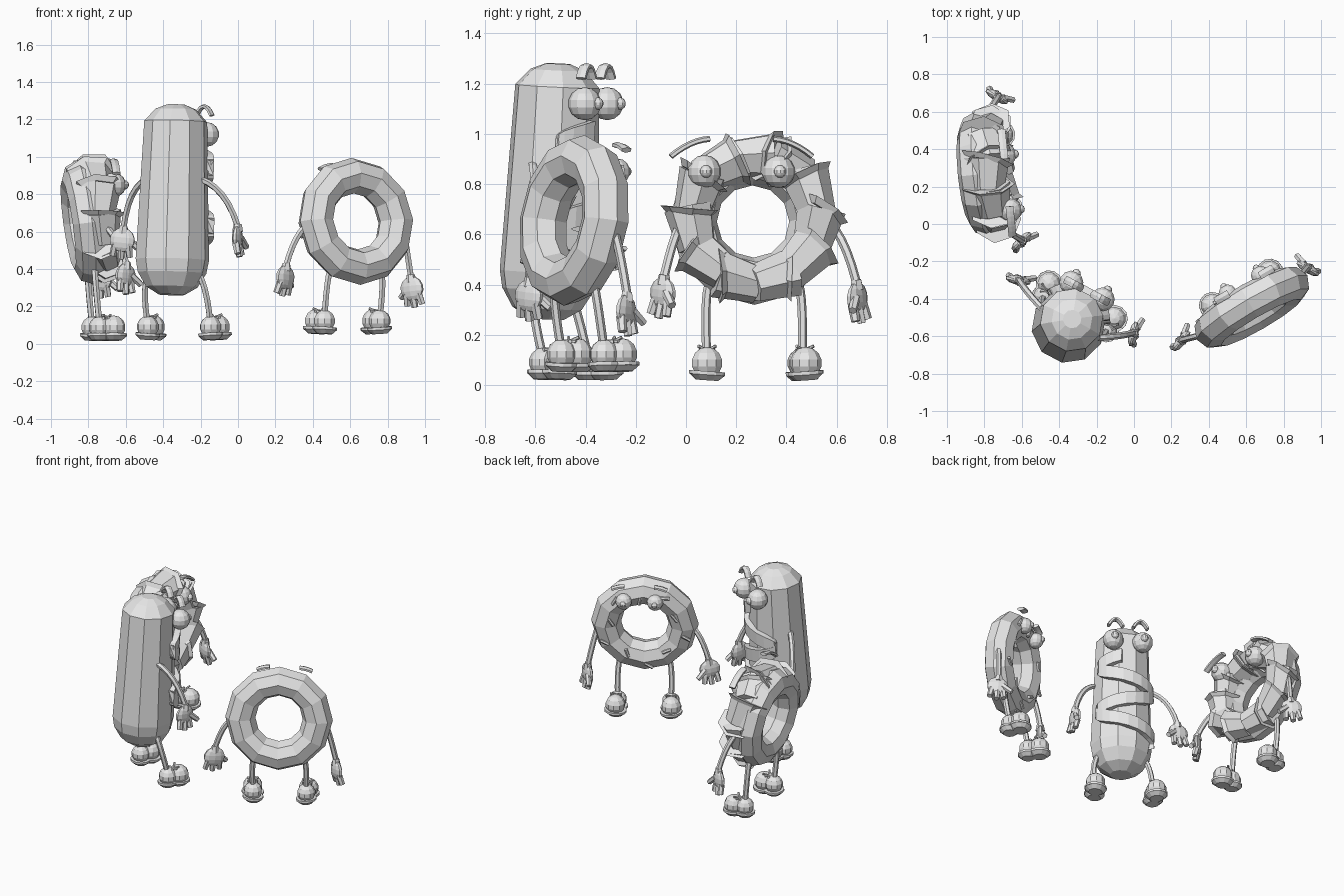
import bpy, bmesh, math, random
from mathutils import Matrix, Vector

random.seed(4)
cube = bpy.data.objects.get("Cube")
if cube:
    bpy.data.objects.remove(cube)

grey = bpy.data.materials.new("plain grey")
grey.use_nodes = True
grey.diffuse_color = (0.8, 0.8, 0.8, 1)
grey.node_tree.nodes["Principled BSDF"].inputs["Base Color"].default_value = (0.8, 0.8, 0.8, 1)

T = Matrix.Translation


def rot(deg, axis):
    return Matrix.Rotation(math.radians(deg), 4, axis)


def scl(x, y, z):
    return Matrix.Diagonal((x, y, z, 1))


def make(name, bm, M):
    bmesh.ops.recalc_face_normals(bm, faces=bm.faces)
    me = bpy.data.meshes.new(name)
    bm.to_mesh(me)
    bm.free()
    me.materials.append(grey)
    ob = bpy.data.objects.new(name, me)
    bpy.context.collection.objects.link(ob)
    ob.matrix_world = M
    return ob


def torus(name, M, R, r):
    bpy.ops.mesh.primitive_torus_add(major_segments=12, minor_segments=8, major_radius=R, minor_radius=r)
    ob = bpy.context.object
    ob.name = name
    ob.data.materials.append(grey)
    ob.matrix_world = M @ rot(90, 'X')


def ball(bm, p, r, s=(1, 1, 1), seg=10):
    bmesh.ops.create_uvsphere(bm, u_segments=seg, v_segments=7, radius=r, matrix=T(p) @ scl(*s))


def cone(bm, M, r1, r2, depth, seg=8):
    bmesh.ops.create_cone(bm, cap_ends=True, segments=seg, radius1=r1, radius2=r2, depth=depth, matrix=M)


def rod(bm, a, b, r1, r2, seg=6):
    a, b = Vector(a), Vector(b)
    q = (b - a).to_track_quat('Z', 'Y').to_matrix().to_4x4()
    cone(bm, T((a + b) / 2) @ q, r1, r2, (b - a).length, seg)


def tube(bm, a, mid, b, r, steps=6, flat=1):
    # quadratic bend swept with a six-sided section
    a, mid, b = Vector(a), Vector(mid), Vector(b)
    rings = []
    for i in range(steps + 1):
        t = i / steps
        p = a * (1 - t) ** 2 + mid * 2 * t * (1 - t) + b * t * t
        d = (mid - a) * (1 - t) + (b - mid) * t
        side = d.cross(Vector((0, 1, 0))).normalized()
        up = side.cross(d).normalized()
        rings.append([bm.verts.new(p + r * (side * math.cos(w) + up * flat * math.sin(w)))
                      for w in [k * math.pi / 3 for k in range(6)]])
    for A, B in zip(rings, rings[1:]):
        for k in range(6):
            bm.faces.new((A[k], A[k - 1], B[k - 1], B[k]))
    bm.faces.new(rings[0])
    bm.faces.new(rings[-1])


def limbs(who, M, shoulder, wrists, hip, foot, turns):
    sx, sz = shoulder
    hx, hz = hip
    fx, fy, fz = foot
    for side, s, (wx, wy, wz), turn in zip(("right", "left"), (1, -1), wrists, turns):
        # bent arm
        bm = bmesh.new()
        tube(bm, (s * sx, 0, sz), (s * (wx - .05), wy * .6, sz - .04), (s * wx, wy, wz), .018)
        make(f"{who}_{side}_arm", bm, M)
        # flat mitten with fingers and thumb, cupped forward
        bm = bmesh.new()
        ball(bm, (0, 0, -.065), .065, (1.08, .4, 1))
        rod(bm, (0, 0, .01), (0, 0, -.03), .022, .03)
        for k in (-1, 0, 1):
            rod(bm, (k * .036, 0, -.09), (k * .046, .015, -.165 + abs(k) * .012), .021, .018)
        rod(bm, (-s * .03, .01, -.06), (-s * .09, .03, -.105), .02, .017)
        make(f"{who}_{side}_hand", bm, M @ T((s * wx, wy, wz)) @ rot(turn, 'Z') @ rot(-s * 6, 'Y'))
        # leg
        bm = bmesh.new()
        tube(bm, (s * hx, 0, hz), (s * (fx + .01), 0, hz - .06), (s * fx, fy, fz + .1), .018)
        make(f"{who}_{side}_leg", bm, M)
        # rounded shoe: heel and toe, each on its own sole, and laces
        bm = bmesh.new()
        for y, r in ((0, .059), (.075, .064)):
            ball(bm, (0, y, .088), r)
            cone(bm, T((0, y, .048)) @ rot(-s * 4, 'Y'), r * 1.12, r * 1.12, .014, 12)
            cone(bm, T((0, y, .03)) @ rot(-s * 4, 'Y'), r * .7, r * 1.1, .022, 12)
        for k in (-1, 1):
            rod(bm, (-.03, .035 + k * .015, .138), (.03, .035 - k * .015, .138), .008, .008)
            rod(bm, (0, .035, .137), (k * .035, .06, .155), .007, .007)
        make(f"{who}_{side}_shoe", bm, M @ T((s * fx, fy, fz)) @ rot(-s * 6, 'Z'))


def face(who, M, eye, r, brow, mid=0):
    ex, ey, ez = eye
    half, lift, bz, drop, gap = brow
    for side, s in (("right", 1), ("left", -1)):
        bm = bmesh.new()
        ball(bm, (mid + s * ex, ey, ez), r, seg=12)
        ball(bm, (mid + s * ex, ey + r * .85, ez), r * .38)
        make(f"{who}_{side}_eye", bm, M)
        bm = bmesh.new()
        bx = mid + s * gap
        tube(bm, (bx - s * half, ey, bz + drop), (bx, ey, bz + lift),
             (bx + s * half, ey, bz - drop), .012, flat=2)
        make(f"{who}_{side}_eyebrow", bm, M)


# ---- long bun figure
M = T((-.345, -.535, 0)) @ rot(-28, 'Z')
lean = T((0, 0, .7)) @ rot(-3, 'X') @ T((0, 0, -.7))
bm = bmesh.new()
profile = [(.07, .262), (.14, .305), (.185, .38), (.198, .45), (.17, 1.19), (.11, 1.255), (.05, 1.28)]
rings = [[bm.verts.new((r * math.cos(a), r * math.sin(a), z))
          for a in [k * math.pi / 5 for k in range(10)]] for r, z in profile]
for A, B in zip(rings, rings[1:]):
    for k in range(10):
        bm.faces.new((A[k - 1], A[k], B[k], B[k - 1]))
bm.faces.new(rings[0])
bm.faces.new(rings[-1])
make("bun_body", bm, M @ lean)
# zigzag ribbon of sauce on the front
bm = bmesh.new()
last = None
steps = 40
for i in range(steps + 1):
    z = 1.02 - .57 * i / steps
    a = math.pi / 2 - 1.05 * math.cos((z - .95) / .32 * math.tau)
    r = .205 - .03 * (z - .45)
    pair = [bm.verts.new((r * math.cos(a), r * math.sin(a), z + h)) for h in (.042, -.042)]
    if last:
        bm.faces.new((last[0], last[1], pair[1], pair[0]))
    last = pair
ribbon = make("sauce_ribbon", bm, M @ lean)
mod = ribbon.modifiers.new("thickness", 'SOLIDIFY')
mod.thickness = .04
mod.offset = 0
limbs("bun", M, (.16, .88), ((.325, .12, .63), (.345, .08, .62)), (.13, .4), (.19, .065, .003), (-75, 16))
face("bun", M, (.095, .2, 1.12), .066, (.047, .1, 1.22, 0, .08))

# ---- ring cake figure
M = T((.63, -.445, 0)) @ rot(30, 'Z')
lean = T((0, 0, .655)) @ rot(-8, 'X')
torus("ring_body", M @ lean, .247, .096)
# sprinkles on the glazed front
bm = bmesh.new()
for k in range(10):
    a = k * 36 + 12
    rad = .245 + (.03 if k % 2 else -.03)
    cone(bm, rot(-a, 'Y') @ T((rad, .088, 0)) @ rot(random.uniform(0, 180), 'Y'),
         .011, .011, .06, 6)
make("sprinkles", bm, M @ lean)
limbs("ring", M, (.29, .64), ((.36, .035, .36), (.41, .035, .42)), (.15, .42), (.17, .04, .035), (-60, 20))
face("ring", M, (.1, .125, .85), .052, (.04, .01, .945, .01, .135), mid=.025)

# ---- layered pastry figure: plain ring behind, folded layers in front
M = T((-.785, .27, 0)) @ rot(-84, 'Z')
lean = T((0, 0, .655)) @ rot(8, 'X')
torus("pastry_core", M @ lean @ T((0, -.03, 0)), .24, .095)
body, rims = bmesh.new(), bmesh.new()
for k in range(11):
    deg = 90 + k * 360 / 11
    high = math.sin(math.radians(deg))
    flip = 180 if math.cos(math.radians(deg)) < 0 else 0
    wobble = rot(random.uniform(-14, 14), 'Y') @ rot(random.uniform(-14, 14), 'X')
    P = rot(-deg, 'Y') @ T((.248, .03, 0)) @ rot(flip, 'X') @ wobble @ scl(.95, 1.05 + .15 * high, 1)
    cone(body, P, .08, .106, .17, 7)
    # thin flared lip of each folded layer
    tilt = rot(random.uniform(-22, 22), 'Y') @ rot(random.uniform(-20, 20), 'X')
    cone(rims, P @ T((0, 0, .07)) @ tilt, .1, .125, .025, 7)
make("pastry_body", body, M @ lean)
make("pastry_layers", rims, M @ lean)
limbs("pastry", M, (.28, .66), ((.375, .15, .43), (.4, .1, .41)), (.18, .4), (.19, .025, 0), (-53, 53))
face("pastry", M, (.148, .1, .85), .066, (.078, .03, .945, .035, .205), mid=.06)
